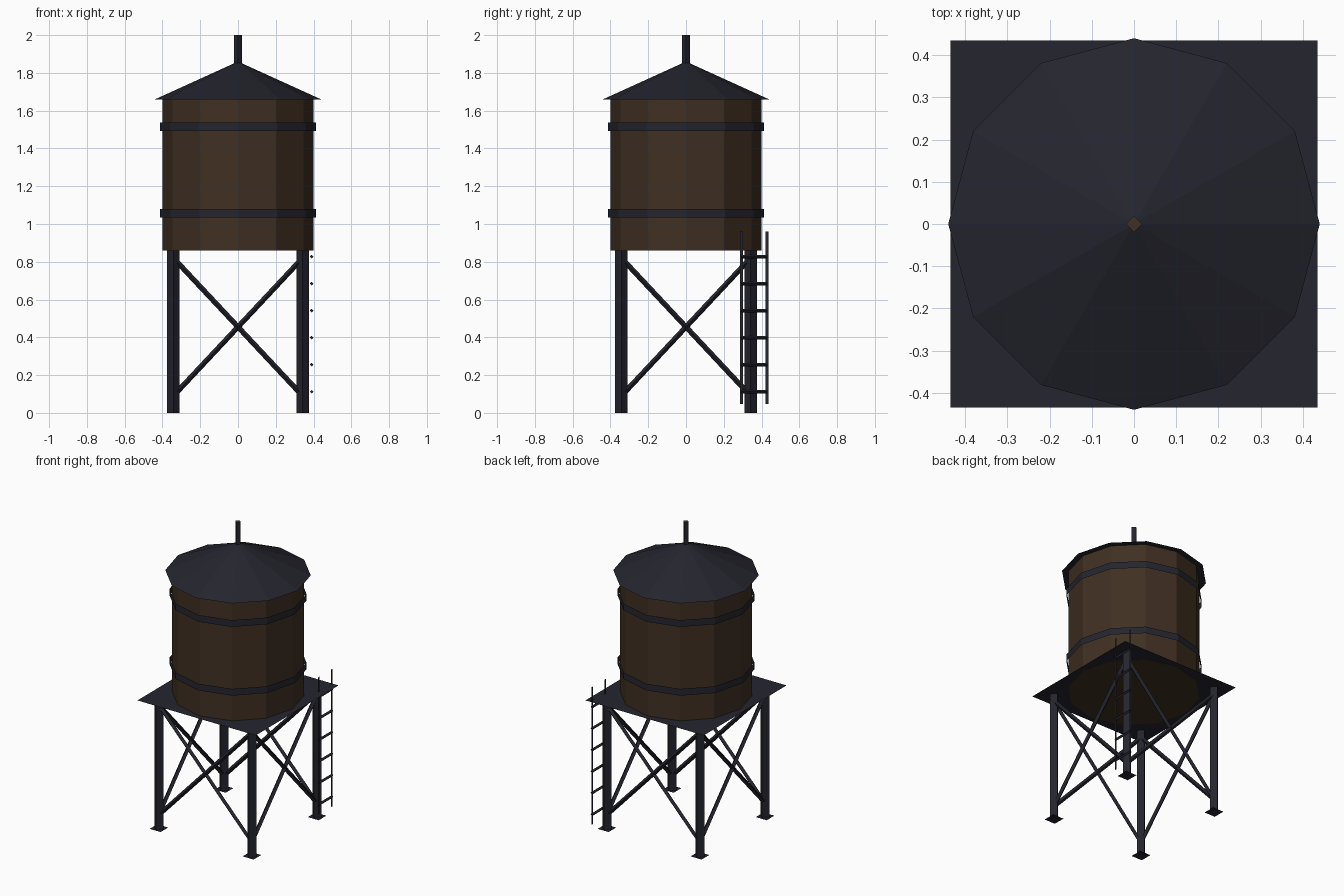
import bpy, bmesh, math
from mathutils import Vector

cube = bpy.data.objects.get("Cube")
if cube:
    bpy.data.objects.remove(cube, do_unlink=True)


def material(name, rgb):
    m = bpy.data.materials.new(name)
    m.use_nodes = True
    m.diffuse_color = (*rgb, 1)
    m.node_tree.nodes["Principled BSDF"].inputs["Base Color"].default_value = (*rgb, 1)
    return m


STEEL = material("dark blue steel", (0.018, 0.018, 0.028))
WOOD = material("dark brown wood", (0.052, 0.029, 0.016))


def finish(name, bm, *mats):
    mesh = bpy.data.meshes.new(name)
    bm.to_mesh(mesh)
    bm.free()
    for m in mats:
        mesh.materials.append(m)
    obj = bpy.data.objects.new(name, mesh)
    bpy.context.collection.objects.link(obj)
    return obj


def prism(name, sides, r1, r2, z1, z2, *mats, caps=True, at=(0, 0)):
    """Upright cone or cylinder with a corner on the +x axis."""
    bm = bmesh.new()
    rings = []
    for r, z in ((r1, z1), (r2, z2)):
        count = sides if r > 0 else 1
        rings.append([bm.verts.new((at[0] + r * math.cos(math.tau * i / sides),
                                    at[1] + r * math.sin(math.tau * i / sides), z))
                      for i in range(count)])
    low, high = rings
    for i in range(sides):
        j = (i + 1) % sides
        if len(high) == 1:
            bm.faces.new((low[i], low[j], high[0]))
        else:
            bm.faces.new((low[i], low[j], high[j], high[i]))
    if caps:
        bm.faces.new(low[::-1])
        if len(high) > 1:
            bm.faces.new(high)
    return finish(name, bm, *mats)


def rod(name, a, b, r, mat):
    """Four-sided bar between two points."""
    a, b = Vector(a), Vector(b)
    obj = prism(name, 4, r, r, 0, (b - a).length, mat)
    obj.location = a
    obj.rotation_euler = (b - a).to_track_quat('Z', 'Y').to_euler()
    return obj


def sheet(name, centre, u, v, mat):
    """Flat rectangle from its centre and two half-side vectors."""
    c, u, v = Vector(centre), Vector(u), Vector(v)
    bm = bmesh.new()
    bm.faces.new([bm.verts.new(p) for p in (c - u - v, c + u - v, c + u + v, c - u + v)])
    return finish(name, bm, mat)


DECK, EAVE, LEG = 0.86, 1.66, 0.342

# Tank, hoops, roof and vent pipe
prism("tank", 12, 0.4, 0.4, DECK, EAVE, WOOD)
for name, z in (("lower_hoop", 1.035), ("upper_hoop", 1.492)):
    prism(name, 12, 0.414, 0.414, z, z + 0.045, STEEL, caps=False)
prism("roof", 12, 0.44, 0, EAVE, 1.86, STEEL)
pipe = prism("vent_pipe", 4, 0.02, 0.02, 1.84, 2.0, STEEL, WOOD)
for face in pipe.data.polygons:
    if face.normal.z > 0.9:
        face.material_index = 1

# Platform, with the tank floor showing beneath
sheet("platform", (0, 0, DECK + 0.001), (0.435, 0, 0), (0, 0.435, 0), STEEL)

# Legs and foot plates
for side, sx in (("right", -1), ("left", 1)):
    for end, sy in (("front", -1), ("back", 1)):
        x, y = sx * LEG, sy * LEG
        prism(f"{end}_{side}_leg", 4, 0.033, 0.033, 0, DECK, STEEL, at=(x, y))
        sheet(f"{end}_{side}_foot", (x, y, 0.001), (0.04, 0, 0), (0, 0.04, 0), STEEL)

# Crossed braces on all four sides
for s in (-1, 1):
    for d in (-1, 1):
        low, high = 0.455 - 0.365 * d, 0.455 + 0.365 * d
        rod("cross_brace", (-LEG, s * LEG, low), (LEG, s * LEG, high), 0.014, STEEL)
        rod("side_brace", (s * LEG, -LEG, low), (s * LEG, LEG, high), 0.014, STEEL)

# Ladder on the left side near the back
LADDER_X, RAILS = 0.39, (0.293, 0.43)
for y in RAILS:
    sheet("ladder_rail", (LADDER_X, y, 0.503), (0, 0.008, 0), (0, 0, 0.457), STEEL)
for i in range(6):
    z = 0.112 + 0.143 * i
    rod("ladder_rung", (LADDER_X, RAILS[0], z), (LADDER_X, RAILS[1], z), 0.01, STEEL)
